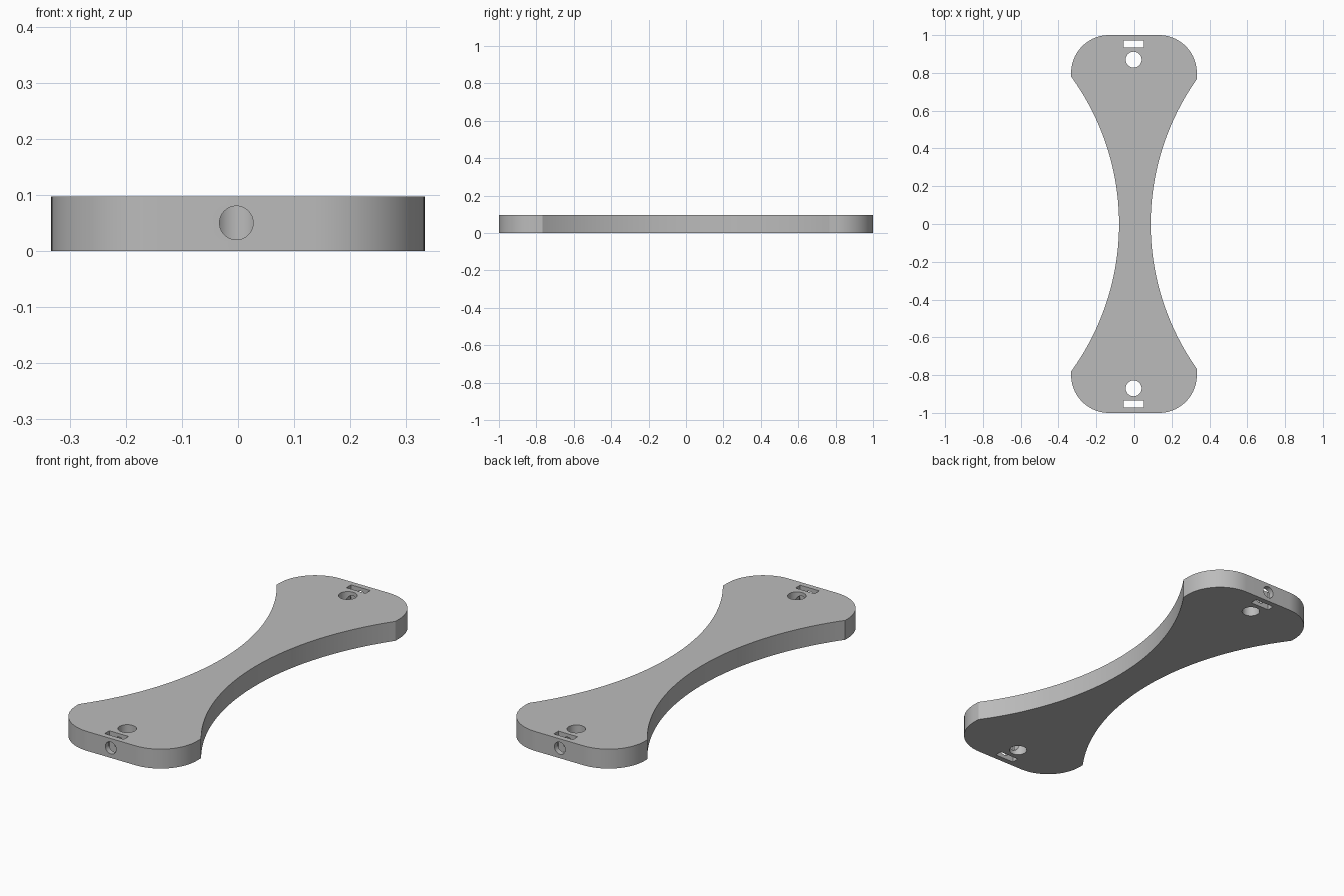
import bpy, bmesh
from math import pi, sin, cos, asin
from mathutils import Matrix, Vector

if "Cube" in bpy.data.objects:
    bpy.data.objects.remove(bpy.data.objects["Cube"])

HEIGHT, HALF_W, HALF_L = 0.097, 0.333, 1.0
CORNER_R, WAIST_R = 0.2, 1.33
HOLE_X, HOLE_Y = -0.003, 0.87

grey = bpy.data.materials.new("plain grey")
grey.use_nodes = True
colour = (0.5, 0.5, 0.5, 1)
grey.diffuse_color = colour
grey.node_tree.nodes["Principled BSDF"].inputs["Base Color"].default_value = colour


def arc(cx, cy, r, start, end, steps):
    angles = [start + (end - start) * i / steps for i in range(steps + 1)]
    return [(cx + r * cos(a), cy + r * sin(a)) for a in angles]


def make_object(name, bm):
    bmesh.ops.recalc_face_normals(bm, faces=bm.faces)
    mesh = bpy.data.meshes.new(name)
    bm.to_mesh(mesh)
    bm.free()
    mesh.materials.append(grey)
    obj = bpy.data.objects.new(name, mesh)
    bpy.context.collection.objects.link(obj)
    return obj


def cylinder(name, r, depth, matrix):
    bm = bmesh.new()
    bmesh.ops.create_cone(bm, cap_ends=True, segments=48, radius1=r, radius2=r,
                          depth=depth, matrix=matrix)
    return make_object(name, bm)


# Plate outline: rounded ends joined by concave waist arcs, counter-clockwise
def waist(edge_x, side):
    centre = edge_x + side * WAIST_R
    half = asin((1 - ((abs(centre) - HALF_W) / WAIST_R) ** 2) ** 0.5)
    middle = pi if side > 0 else 0
    return arc(centre, 0, WAIST_R, middle + half, middle - half, 64)


cx, cy = HALF_W - CORNER_R, HALF_L - CORNER_R
outline = (waist(0.09, 1)
           + arc(cx, cy, CORNER_R, 0, pi / 2, 24)
           + arc(-cx, cy, CORNER_R, pi / 2, pi, 24)
           + waist(-0.08, -1)
           + arc(-cx, -cy, CORNER_R, pi, 1.5 * pi, 24)
           + arc(cx, -cy, CORNER_R, 1.5 * pi, 2 * pi, 24))
bm = bmesh.new()
face = bm.faces.new([bm.verts.new((x, y, 0)) for x, y in outline])
top = bmesh.ops.extrude_face_region(bm, geom=[face])["geom"]
bmesh.ops.translate(bm, vec=(0, 0, HEIGHT),
                    verts=[v for v in top if isinstance(v, bmesh.types.BMVert)])
plate = make_object("waisted_plate", bm)

# Cutters at each end: cord hole, strap slot and bore in from the end face
cutters = []
for end, side in (("front", -1), ("back", 1)):
    mid = HEIGHT / 2
    cutters.append(cylinder(end + "_hole_cutter", 0.042, 0.3,
                            Matrix.Translation((HOLE_X, side * HOLE_Y, mid))))
    bore = Matrix.Translation((HOLE_X, side * (HOLE_Y + 0.1), 0.05)) @ Matrix.Rotation(pi / 2, 4, 'X')
    cutters.append(cylinder(end + "_bore_cutter", 0.03, 0.2, bore))
    bm = bmesh.new()
    bmesh.ops.create_cube(bm, size=1, matrix=Matrix.LocRotScale(
        Vector((HOLE_X, side * 0.954, mid)), None, Vector((0.106, 0.037, 0.3))))
    cutters.append(make_object(end + "_slot_cutter", bm))

for cutter in cutters:
    mod = plate.modifiers.new(cutter.name, 'BOOLEAN')
    mod.operation, mod.solver, mod.object = 'DIFFERENCE', 'EXACT', cutter
    cutter.hide_render = True

bpy.ops.object.select_all(action='DESELECT')
plate.select_set(True)
bpy.context.view_layer.objects.active = plate
for mod in list(plate.modifiers):
    bpy.ops.object.modifier_apply(modifier=mod.name)
for cutter in cutters:
    bpy.data.objects.remove(cutter)
bpy.ops.object.shade_smooth_by_angle(angle=pi / 6)
